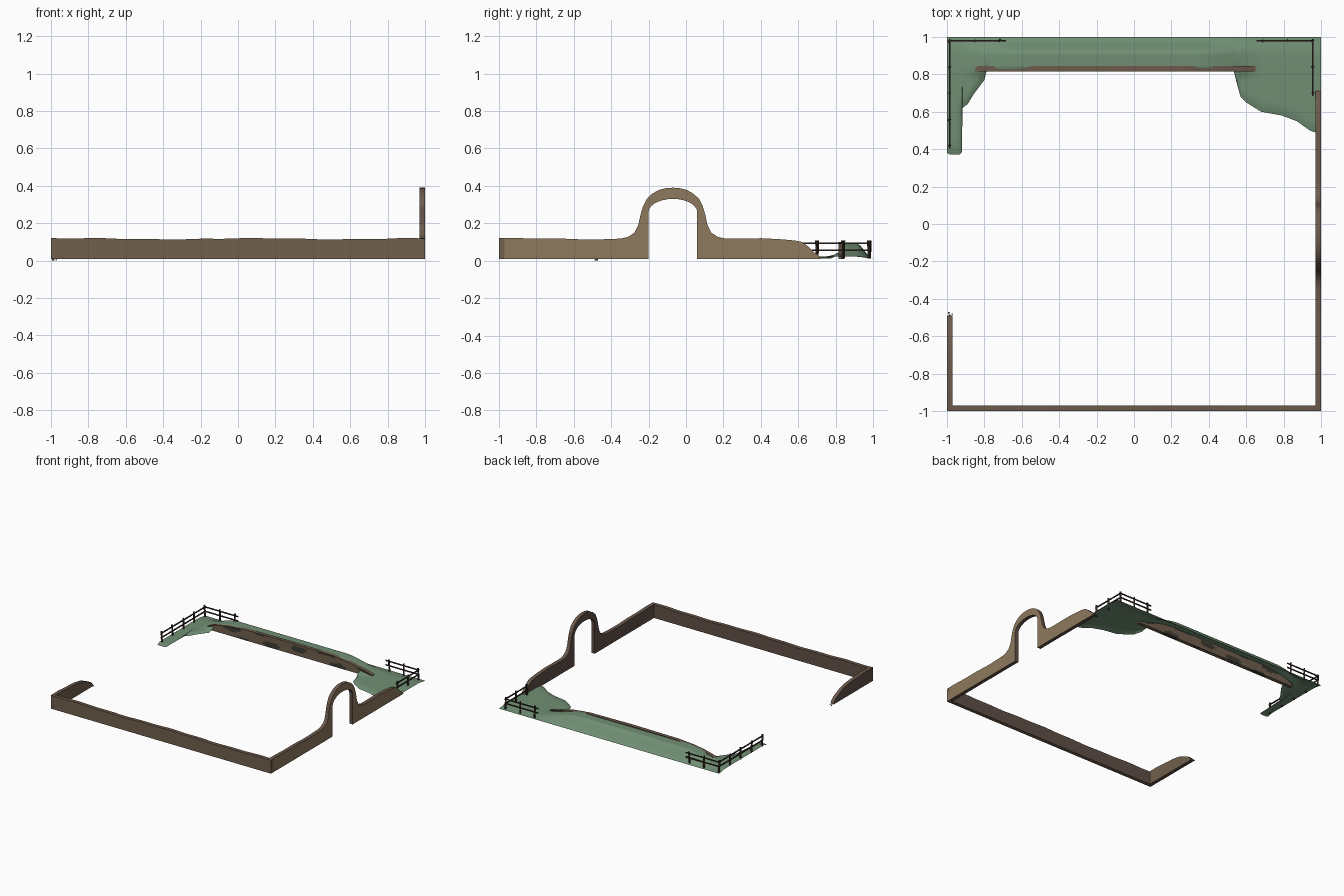
import bpy, bmesh, math, random
from mathutils import Vector

if "Cube" in bpy.data.objects:
    bpy.data.objects.remove(bpy.data.objects["Cube"])
random.seed(4)

def mat(name, c):
    m = bpy.data.materials.new(name)
    m.diffuse_color = (*c, 1)
    m.use_nodes = True
    m.node_tree.nodes["Principled BSDF"].inputs["Base Color"].default_value = m.diffuse_color
    return m

TAN = mat("tan_clay", (0.27, 0.19, 0.11))
BROWN = mat("brown_clay", (0.165, 0.115, 0.075))
INNER = mat("shaded_brown_clay", (0.12, 0.082, 0.062))
CAP = mat("wall_top_brown", (0.15, 0.10, 0.07))
MOSS = mat("dark_moss", (0.045, 0.042, 0.03))
GRASS = mat("grass_green", (0.165, 0.275, 0.175))
WOOD = mat("dark_wood", (0.035, 0.022, 0.017))

def finish(name, bm, mats, rule=None, smooth=None):
    bm.normal_update()
    if rule:
        for f in bm.faces:
            f.material_index = rule(f)
    me = bpy.data.meshes.new(name)
    bm.to_mesh(me)
    bm.free()
    for m in mats:
        me.materials.append(m)
    ob = bpy.data.objects.new(name, me)
    bpy.context.collection.objects.link(ob)
    if smooth:
        bpy.context.view_layer.objects.active = ob
        ob.select_set(True)
        bpy.ops.object.shade_smooth_by_angle(angle=math.radians(smooth))
        ob.select_set(False)
    return ob

def interp(pts, x):
    for (x0, a), (x1, b) in zip(pts, pts[1:]):
        if x <= x1:
            return a + (b - a) * max(0, (x - x0) / (x1 - x0))
    return pts[-1][1]

def step(a, b, x):
    t = min(1, max(0, (x - a) / (b - a)))
    return t * t * (3 - 2 * t)

def extruded(name, outline, place, offset, mats, rule):
    """Extrude a flat (u, z) outline; place maps it into 3D."""
    bm = bmesh.new()
    f = bm.faces.new([bm.verts.new(place(u, z)) for u, z in outline])
    r = bmesh.ops.extrude_face_region(bm, geom=[f])
    vs = [g for g in r["geom"] if isinstance(g, bmesh.types.BMVert)]
    bmesh.ops.translate(bm, verts=vs, vec=offset)
    bmesh.ops.recalc_face_normals(bm, faces=bm.faces)
    bmesh.ops.triangulate(bm, faces=[f for f in bm.faces if len(f.verts) > 4])
    return finish(name, bm, mats, rule, 35)

def wavy(u):
    return 0.117 + 0.003 * math.sin(u * 7 + 1) + 0.0015 * math.sin(u * 23)

B = 0.01  # wall foot height
T = 0.03  # wall thickness

# front wall
us = [-1 + 0.05 * i for i in range(41)]
extruded("front_wall", [(-1, B)] + [(u, wavy(u)) for u in us] + [(1, B)],
         lambda u, z: (u, -1, z), (0, T, 0), [BROWN, CAP, INNER],
         lambda f: 1 if f.normal.z > 0.5 else (2 if f.normal.y > 0.5 else 0))

# right wall with its raised archway
C = -0.07
half = [(0.28, 0.118), (0.24, 0.127), (0.205, 0.15), (0.185, 0.19), (0.172, 0.25), (0.16, 0.29),
        (0.14, 0.33), (0.11, 0.358), (0.075, 0.378), (0.035, 0.388)]
top = [(-1 + 0.05 * i, wavy(i * 0.05)) for i in range(13)]
top += [(C - d, z) for d, z in half] + [(C, 0.39)] + [(C + d, z) for d, z in reversed(half)]
top += [(0.3, 0.118), (0.4, 0.12), (0.5, 0.115), (0.58, 0.108), (0.62, 0.1),
        (0.65, 0.078), (0.68, 0.048), (0.705, 0.03), (0.72, B)]
arc = [(C + 0.13 * math.cos(a), 0.26 + 0.07 * math.sin(a))
       for a in (math.pi * i / 14 for i in range(15))]
extruded("right_wall_with_arch", [(-1, B)] + top + [(C + 0.13, B)] + arc + [(C - 0.13, B)],
         lambda u, z: (1, u, z), (-T, 0, 0), [TAN, CAP, INNER],
         lambda f: 1 if f.normal.z > 0.3 else (0 if f.normal.x > 0.5 else 2))

# broken left wall
extruded("left_wall", [(-1, B), (-1, 0.12), (-0.9, 0.122), (-0.8, 0.115), (-0.7, 0.11), (-0.62, 0.095),
                       (-0.56, 0.07), (-0.52, 0.05), (-0.5, 0.03), (-0.49, B)],
         lambda u, z: (-1, u, z), (T, 0, 0), [BROWN, CAP, INNER],
         lambda f: 1 if f.normal.z > 0.3 else (0 if f.normal.x > 0.5 else 2))

# crumbs at the broken end
bm = bmesh.new()
for x, y, r in ((-0.99, -0.475, 0.006), (-0.972, -0.482, 0.004), (-0.985, -0.486, 0.004)):
    v = bmesh.ops.create_icosphere(bm, subdivisions=1, radius=r)["verts"]
    bmesh.ops.translate(bm, verts=v, vec=(x, y, r))
finish("wall_crumbs", bm, [CAP])

# retaining wall at the back, with mossy patches on its face
crest = [(-0.85, 0.035), (-0.82, 0.05), (-0.75, 0.068), (-0.65, 0.085), (-0.5, 0.096), (-0.1, 0.1),
         (0.3, 0.095), (0.45, 0.078), (0.55, 0.055), (0.62, 0.04), (0.65, 0.03)]
bm = bmesh.new()
N, M = 75, 6
def sheet(y):
    return [[bm.verts.new((x, y, B + (interp(crest, x) - B) * j / M)) for j in range(M + 1)]
            for x in (-0.85 + 1.5 * i / N for i in range(N + 1))]
a, b = sheet(0.815), sheet(0.845)
for i in range(N):
    for j in range(M):
        bm.faces.new((a[i][j], a[i + 1][j], a[i + 1][j + 1], a[i][j + 1]))
        bm.faces.new((b[i][j], b[i][j + 1], b[i + 1][j + 1], b[i + 1][j]))
    bm.faces.new((a[i][M], a[i + 1][M], b[i + 1][M], b[i][M]))
    bm.faces.new((a[i][0], b[i][0], b[i + 1][0], a[i + 1][0]))
for i in (0, N):
    for j in range(M):
        bm.faces.new((a[i][j], a[i][j + 1], b[i][j + 1], b[i][j]))
bmesh.ops.recalc_face_normals(bm, faces=bm.faces)
def mossy(f):
    if f.normal.z > 0.5:
        return 1
    c = f.calc_center_median()
    return 2 if math.sin(c.x * 21 + 30 * c.z) + math.sin(c.x * 9 - 70 * c.z) > 0.75 else 0
finish("back_retaining_wall", bm, [BROWN, CAP, MOSS], mossy, 35)

# grass bank: open sheet, raised behind the retaining wall
front = [(-1, 0.38), (-0.985, 0.372), (-0.93, 0.372), (-0.92, 0.385), (-0.917, 0.62), (-0.89, 0.64),
         (-0.86, 0.69), (-0.83, 0.73), (-0.8, 0.77), (-0.785, 0.83), (0.53, 0.83), (0.55, 0.75),
         (0.57, 0.68), (0.6, 0.65), (0.68, 0.6), (0.79, 0.58), (0.87, 0.55), (0.94, 0.5), (1, 0.48)]
xs = sorted({round(-1 + 0.025 * i, 3) for i in range(81)} | {x for x, _ in front})
def ground(x, y, fy):
    h = step(-0.95, -0.62, x) * (1 - step(0.33, 0.7, x))
    z = 0.022 + 0.07 * h * step(0.77, 0.84, y)
    edge = 1 - step(0.91, 1.0, y)
    if fy < 0.82:
        edge *= step(-0.01, 0.05, y - fy)
    if y < 0.63 and x < 0:
        edge *= step(0, 0.02, -0.915 - x)
    return B + (z - B) * edge
bm = bmesh.new()
R = 18
cols = []
for x in xs:
    fy = interp(front, x)
    cols.append([bm.verts.new((x, y, ground(x, y, fy)))
                 for y in (fy + (1 - fy) * j / R for j in range(R + 1))])
for p, q in zip(cols, cols[1:]):
    for j in range(R):
        bm.faces.new((p[j], q[j], q[j + 1], p[j + 1]))
finish("grass_bank", bm, [GRASS], None, 60)

# corner fences: posts and two rails per run
def bar(bm, p, q, w):
    p, q = Vector(p), Vector(q)
    d = q - p
    v = bmesh.ops.create_cube(bm, size=1)["verts"]
    rot = d.to_track_quat('Z', 'Y')
    for k in v:
        k.co = rot @ Vector((k.co.x * w, k.co.y * w, k.co.z * d.length)) + (p + q) / 2

def fence(name, corner, side_posts, back_posts):
    bm = bmesh.new()
    cx, cy = corner
    posts = [(cx, y) for y in side_posts] + [corner] + [(x, cy) for x in back_posts]
    for x, y in posts:
        lean = random.uniform(-0.005, 0.005)
        bar(bm, (x, y, 0.012), (x + lean, y + lean, 0.108), 0.012)
    sx = 1 if back_posts[-1] > cx else -1
    for z in (0.057, 0.093):
        bar(bm, (cx, side_posts[0] - 0.015, z), (cx, cy + 0.008, z), 0.008)
        bar(bm, (cx, cy, z), (back_posts[-1] + 0.035 * sx, cy, z), 0.008)
    finish(name, bm, [WOOD])

fence("left_fence", (-0.985, 0.98), (0.42, 0.56, 0.70, 0.84), (-0.85, -0.72))
fence("right_fence", (0.955, 0.98), (0.70, 0.84), (0.82, 0.69))
